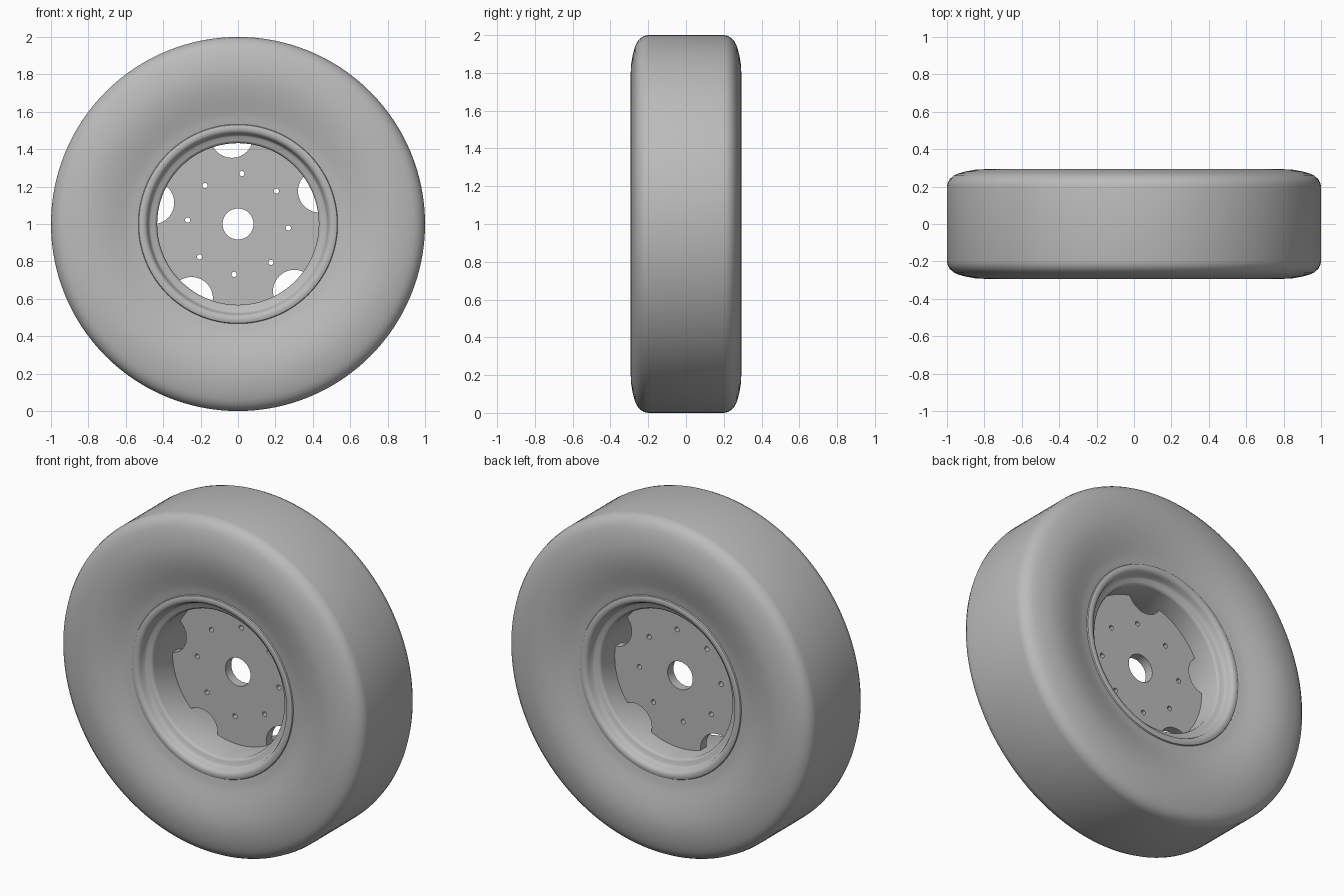
import bpy, bmesh
from math import sin, cos, pi, radians

cube = bpy.data.objects.get("Cube")
if cube:
    bpy.data.objects.remove(cube, do_unlink=True)

SEGMENTS = 128
AXLE_Z = 1.0

grey = bpy.data.materials.new("plain grey")
grey.use_nodes = True
colour = (0.5, 0.5, 0.5, 1)
grey.diffuse_color = colour
grey.node_tree.nodes["Principled BSDF"].inputs["Base Color"].default_value = colour


def finish(name, bm, angle=35):
    """Turn a bmesh into a shaded object on the axle."""
    bmesh.ops.recalc_face_normals(bm, faces=bm.faces[:])
    mesh = bpy.data.meshes.new(name)
    bm.to_mesh(mesh)
    bm.free()
    mesh.materials.append(grey)
    obj = bpy.data.objects.new(name, mesh)
    bpy.context.collection.objects.link(obj)
    obj.location.z = AXLE_Z
    shade(obj, angle)
    return obj


def shade(obj, angle):
    bpy.ops.object.select_all(action="DESELECT")
    obj.select_set(True)
    bpy.context.view_layer.objects.active = obj
    bpy.ops.object.shade_smooth_by_angle(angle=radians(angle))


def revolve(bm, profile, centre=(0, 0), segments=SEGMENTS):
    """Sweep a closed (radius, y) profile about an axis along y."""
    rings = []
    for i in range(segments):
        a = 2 * pi * i / segments
        rings.append([bm.verts.new((centre[0] + r * cos(a), y, centre[1] + r * sin(a)))
                      for r, y in profile])
    n = len(profile)
    for i in range(segments):
        here, there = rings[i], rings[(i + 1) % segments]
        for j in range(n):
            k = (j + 1) % n
            bm.faces.new((here[j], here[k], there[k], there[j]))


def cylinder(bm, radius, y0, y1, centre=(0, 0), segments=48):
    ends = []
    for y in (y0, y1):
        ends.append([bm.verts.new((centre[0] + radius * cos(2 * pi * i / segments), y,
                                   centre[1] + radius * sin(2 * pi * i / segments)))
                     for i in range(segments)])
        bm.faces.new(ends[-1])
    for i in range(segments):
        k = (i + 1) % segments
        bm.faces.new((ends[0][i], ends[0][k], ends[1][k], ends[1][i]))


def both_sides(half):
    """Complete a half profile with its mirror image across y = 0."""
    return half + [(r, -y) for r, y in reversed(half)]


# Tyre: flat tread, rounded shoulders, sidewalls dished toward the rim
tyre_half = [(0.49, 0.20), (0.52, 0.236), (0.535, 0.24), (0.56, 0.242), (0.60, 0.252),
             (0.65, 0.267), (0.70, 0.28), (0.75, 0.289), (0.80, 0.293), (0.85, 0.29),
             (0.90, 0.281), (0.94, 0.27), (0.965, 0.258), (0.985, 0.24),
             (0.996, 0.22), (1.0, 0.20)]
bm = bmesh.new()
revolve(bm, both_sides(tyre_half))
finish("tyre", bm)

# Rim: straight barrel with a stepped, rounded flange on both sides
rim_half = [(0.432, 0.175), (0.437, 0.186), (0.447, 0.192), (0.468, 0.195), (0.477, 0.203),
            (0.483, 0.228), (0.49, 0.242), (0.502, 0.249), (0.518, 0.25),
            (0.53, 0.246), (0.535, 0.236), (0.51, 0.21), (0.49, 0.17)]
bm = bmesh.new()
revolve(bm, both_sides(rim_half))
finish("rim", bm)

# Wheel disc
DISC_FRONT, DISC_BACK = 0.0, 0.055
bm = bmesh.new()
cylinder(bm, 0.44, DISC_FRONT, DISC_BACK, segments=SEGMENTS)
disc = finish("wheel_disc", bm)

# Cutters: hub bore, ring of bolt holes and five edge notches
bm = bmesh.new()
cut = (DISC_FRONT - 0.1, DISC_BACK + 0.1)
cylinder(bm, 0.083, *cut)
for count, start, distance, radius in ((8, 85.6, 0.27, 0.014), (5, 94, 0.47, 0.115)):
    for i in range(count):
        a = radians(start) + 2 * pi * i / count
        cylinder(bm, radius, *cut, centre=(distance * cos(a), distance * sin(a)))
cutter = finish("disc_cutter", bm)
cutter.hide_render = True

holes = disc.modifiers.new("holes", "BOOLEAN")
holes.operation = "DIFFERENCE"
holes.solver = "EXACT"
holes.object = cutter
bpy.ops.object.select_all(action="DESELECT")
disc.select_set(True)
bpy.context.view_layer.objects.active = disc
bpy.ops.object.modifier_apply(modifier=holes.name)
bpy.data.objects.remove(cutter, do_unlink=True)
shade(disc, 35)
